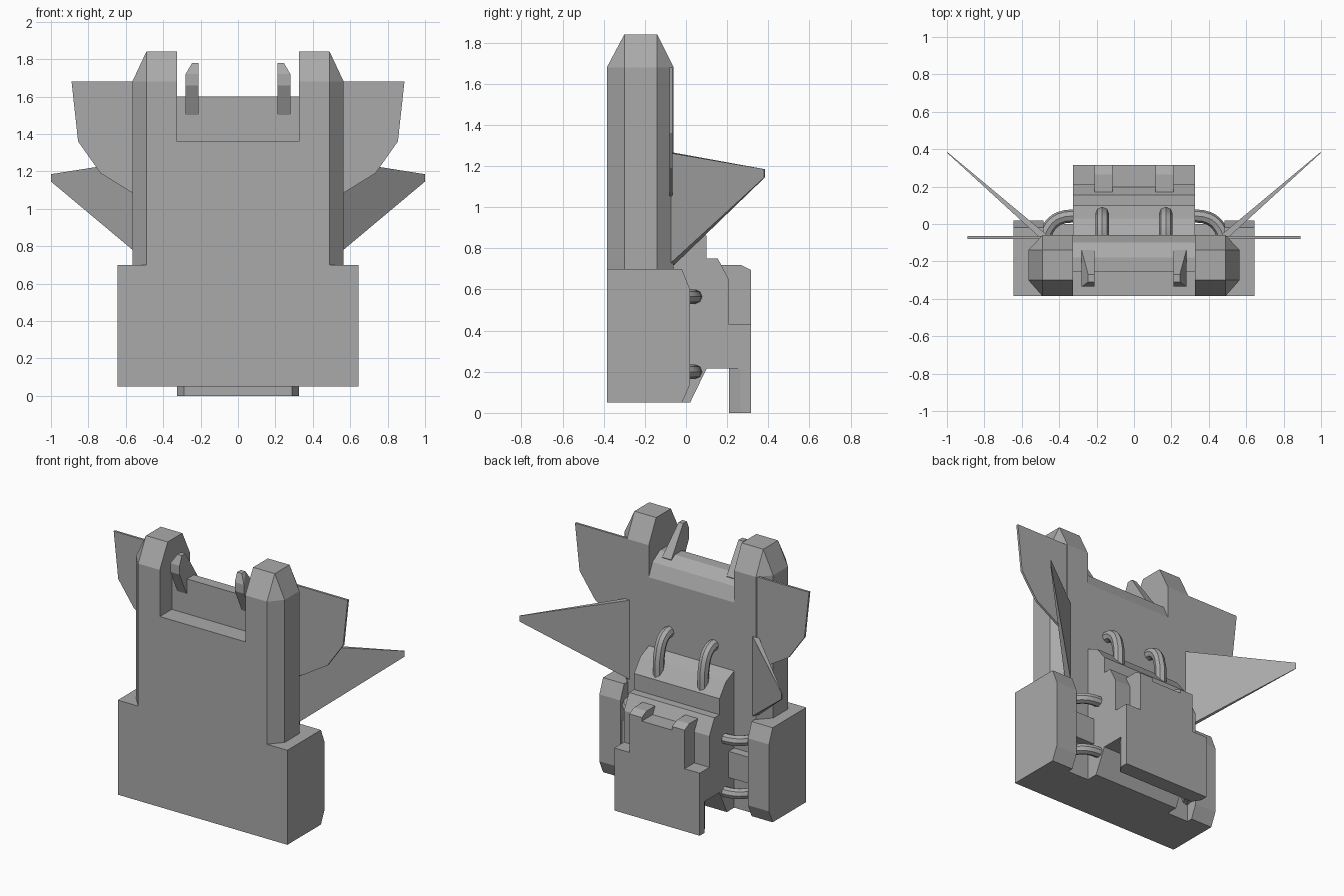
import bpy
import bmesh
from mathutils import Vector

cube = bpy.data.objects.get("Cube")
if cube:
    bpy.data.objects.remove(cube, do_unlink=True)

grey = bpy.data.materials.new("plain grey")
grey.use_nodes = True
COLOUR = (0.4, 0.4, 0.4, 1)
grey.diffuse_color = COLOUR
grey.node_tree.nodes["Principled BSDF"].inputs["Base Color"].default_value = COLOUR


def finish(name, bm, mirror):
    """Turn a bmesh into an object, optionally mirrored across x = 0."""
    bmesh.ops.recalc_face_normals(bm, faces=bm.faces)
    mesh = bpy.data.meshes.new(name)
    bm.to_mesh(mesh)
    bm.free()
    mesh.materials.append(grey)
    obj = bpy.data.objects.new(name, mesh)
    bpy.context.collection.objects.link(obj)
    if mirror:
        mod = obj.modifiers.new("Mirror", 'MIRROR')
        mod.use_mirror_merge = False
    return obj


def prism(name, profile, x0, x1, mirror=False):
    """Extrude a (y, z) outline from x0 to x1."""
    bm = bmesh.new()
    face = bm.faces.new([bm.verts.new((x0, y, z)) for y, z in profile])
    grown = bmesh.ops.extrude_face_region(bm, geom=[face])["geom"]
    bmesh.ops.translate(bm, vec=(x1 - x0, 0, 0),
                        verts=[v for v in grown if isinstance(v, bmesh.types.BMVert)])
    return finish(name, bm, mirror)


def box(name, x, y, z, mirror=False):
    outline = [(y[0], z[0]), (y[1], z[0]), (y[1], z[1]), (y[0], z[1])]
    return prism(name, outline, x[0], x[1], mirror)


def hull(name, points, mirror=True):
    """Convex solid around the points."""
    bm = bmesh.new()
    for p in points:
        bm.verts.new(p)
    bmesh.ops.convex_hull(bm, input=bm.verts[:])
    bmesh.ops.dissolve_limit(bm, angle_limit=0.01, verts=bm.verts[:], edges=bm.edges[:])
    return finish(name, bm, mirror)


def pipe(name, points, radius):
    """Octagonal tube through the points, mirrored to the other side."""
    curve = bpy.data.curves.new(name, 'CURVE')
    curve.dimensions = '3D'
    curve.bevel_depth = radius
    curve.bevel_resolution = 2
    curve.resolution_u = 3
    curve.use_fill_caps = True
    spline = curve.splines.new('BEZIER')
    spline.bezier_points.add(len(points) - 1)
    for bp, p in zip(spline.bezier_points, points):
        bp.co = p
        bp.handle_left_type = bp.handle_right_type = 'AUTO'
    temp = bpy.data.objects.new(name + " path", curve)
    bpy.context.collection.objects.link(temp)
    bpy.context.view_layer.update()
    mesh = bpy.data.meshes.new_from_object(temp.evaluated_get(
        bpy.context.evaluated_depsgraph_get()))
    bpy.data.objects.remove(temp, do_unlink=True)
    bm = bmesh.new()
    bm.from_mesh(mesh)
    bpy.data.meshes.remove(mesh)
    obj = finish(name, bm, True)
    bpy.context.view_layer.objects.active = obj
    obj.select_set(True)
    bpy.ops.object.shade_smooth_by_angle(angle=0.6)
    obj.select_set(False)


FRONT, BACK = -0.385, -0.06

# Wide lower body and the chamfered pods on its back corners
box("lower_body", (-0.645, 0.645), (FRONT, BACK), (0.05, 0.70))
prism("side_pod", [(BACK, 0.05), (-0.02, 0.05), (0.02, 0.14), (0.02, 0.60),
                   (-0.02, 0.70), (BACK, 0.70)], 0.485, 0.645, True)

# Torso panel: lower front ledge, thinner upper part sloping at the back
prism("torso_panel", [(FRONT, 0.70), (FRONT, 1.36), (-0.255, 1.36), (-0.255, 1.60),
                      (-0.18, 1.60), (-0.10, 1.55), (BACK, 1.46), (BACK, 0.70)],
      -0.325, 0.325)

# Tall columns with cut outer corners and tapered tops
ring = [(0.325, FRONT), (0.49, FRONT), (0.565, -0.30),
        (0.565, -0.14), (0.49, BACK), (0.325, BACK)]
column = [(x, y, z) for x, y in ring for z in (0.70, 1.68)]
column += [(x, y, 1.84) for x in (0.325, 0.49) for y in (-0.30, -0.14)]
hull("column", column)

# Leaning fins between the columns
fin_outline = [(-0.26, 1.50), (-0.335, 1.66), (-0.335, 1.72), (-0.14, 1.58), (-0.16, 1.50)]
fin = [(x, y, z) for x in (0.21, 0.28) for y, z in fin_outline]
fin += [(x, y, 1.78) for x in (0.21, 0.245) for y in (-0.31, -0.27)]
hull("front_fin", fin)

# Flat upper wings
wing = [(0.48, 1.68), (0.89, 1.68), (0.855, 1.36), (0.735, 1.19), (0.565, 1.085), (0.48, 1.04)]
hull("upper_wing", [(x, y, z) for x, z in wing for y in (-0.08, -0.065)])

# Swept lower wings, tapering to a thin tip
along = Vector((0.51, 0.44, 0)).normalized()
across = Vector((-along.y, along.x, 0))
swept = []
for x, y, z, half in ((0.48, -0.07, 0.72, 0.018), (0.48, -0.07, 1.265, 0.018),
                      (0.998, 0.382, 1.145, 0.002), (0.998, 0.382, 1.185, 0.002)):
    swept += [Vector((x, y, z)) + across * side * half for side in (-1, 1)]
hull("swept_wing", swept)

# Backpack core with sloped shoulders
prism("backpack_core", [(BACK, 0.05), (0.02, 0.05), (0.10, 0.215), (0.21, 0.215),
                        (0.21, 0.645), (0.155, 0.75), (0.10, 0.75), (0.10, 0.86),
                        (0.03, 0.95), (BACK, 0.99)], -0.325, 0.325)

# Backpack rear: wide lower plate, narrower upper plate, top rails
box("rear_plate", (-0.325, 0.325), (0.21, 0.315), (0.215, 0.43))
box("rear_upper_plate", (-0.21, 0.21), (0.155, 0.315), (0.43, 0.67))
prism("rear_rail", [(0.15, 0.60), (0.315, 0.60), (0.315, 0.695),
                    (0.265, 0.72), (0.15, 0.72)], 0.115, 0.21, True)
skirt = [(0.325, 0.315), (0.325, 0.265), (0.29, 0.21)]
hull("rear_skirt", [(x * s, y, z) for x, y in skirt for s in (-1, 1) for z in (0, 0.215)], False)

# Links between pods and backpack
box("link_block", (0.32, 0.49), (BACK, 0.0), (0.28, 0.46), True)
for level, z in (("upper", 0.565), ("lower", 0.20)):
    pipe(level + "_link_pipe", [(0.48, -0.07, z), (0.45, -0.01, z),
                                (0.40, 0.03, z), (0.31, 0.045, z)], 0.035)

# Hooked hoses from the torso down into the backpack
pipe("back_hose", [(0.17, -0.08, 1.13), (0.17, -0.01, 1.12),
                   (0.17, 0.04, 1.05), (0.17, 0.055, 0.84)], 0.037)
